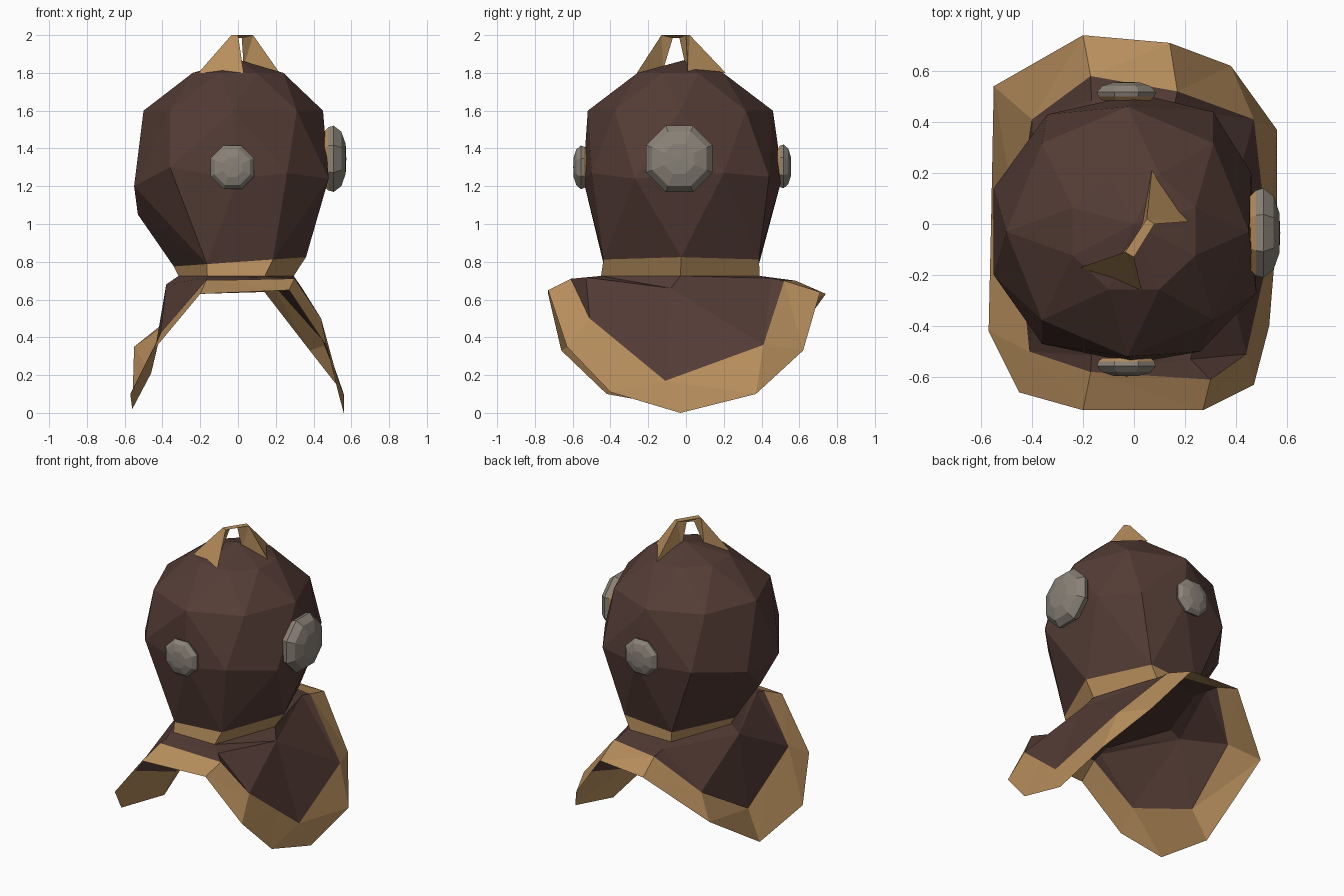
import bpy
import bmesh
from math import sin, cos, pi
from mathutils import Vector, Matrix

if "Cube" in bpy.data.objects:
    bpy.data.objects.remove(bpy.data.objects["Cube"])


def make_material(name, rgb):
    mat = bpy.data.materials.new(name)
    mat.use_nodes = True
    mat.diffuse_color = (*rgb, 1)
    mat.node_tree.nodes["Principled BSDF"].inputs["Base Color"].default_value = (*rgb, 1)
    return mat


BROWN = make_material("dark brown", (0.088, 0.045, 0.036))
TAN = make_material("tan brass", (0.48, 0.275, 0.11))
GREY = make_material("stone grey", (0.25, 0.222, 0.185))


def ring(rx, ry, z, sides=8, shift=0.5, cx=0.0, cy=-0.03, tilt=0.0):
    """Faceted ellipse; shift turns it by a share of one side."""
    points = []
    for i in range(sides):
        a = 2 * pi * (i + shift) / sides
        x = rx * cos(a)
        points.append(Vector((cx + x, cy + ry * sin(a), z + tilt * x)))
    return points


def finish(bm, name, mats):
    """Turn a bmesh into a linked object."""
    mesh = bpy.data.meshes.new(name)
    bm.to_mesh(mesh)
    bm.free()
    for m in mats:
        mesh.materials.append(m)
    obj = bpy.data.objects.new(name, mesh)
    bpy.context.collection.objects.link(obj)
    return obj


def loft(name, rings, mats, slots, tip=None, split=True):
    """Skin closed rows of equal length, one material slot per band.
    Split bands along the shorter diagonal; repeated points are merged."""
    bm = bmesh.new()
    rows = [[bm.verts.new(p) for p in r] for r in rings]
    n = len(rows[0])
    for low, high, slot in zip(rows, rows[1:], slots):
        for i in range(n):
            a, b = low[i], low[(i + 1) % n]
            c, d = high[(i + 1) % n], high[i]
            if not split:
                faces = [(a, b, c, d)]
            elif (a.co - c.co).length < (b.co - d.co).length:
                faces = [(a, b, c), (a, c, d)]
            else:
                faces = [(a, b, d), (d, b, c)]
            for f in faces:
                bm.faces.new(f).material_index = slot
    if tip:
        top = bm.verts.new(tip)
        for i in range(n):
            face = bm.faces.new((rows[-1][i], rows[-1][(i + 1) % n], top))
            face.material_index = slots[-1]
    bmesh.ops.remove_doubles(bm, verts=bm.verts, dist=0.0005)
    return finish(bm, name, mats)


# Faceted dome: hull over an uneven girdle and turned rings, open at the neck
neck_top = ring(0.35, 0.475, 0.8, sides=6, shift=0, cx=0.01, cy=-0.025, tilt=0.07)
girdle = [(0.48, -0.27, 1.24), (0.26, -0.5, 1.27), (0, -0.545, 1.24),
          (-0.36, -0.47, 1.3), (-0.55, -0.2, 1.2), (-0.55, 0.14, 1.2),
          (-0.34, 0.43, 1.25), (0.02, 0.51, 1.25), (0.31, 0.44, 1.25),
          (0.46, 0.2, 1.27), (-0.53, -0.03, 1.05)]
dome_points = (neck_top + girdle
               + ring(0.475, 0.49, 1.6, shift=1, cx=-0.025)
               + ring(0.26, 0.245, 1.8, shift=1.5)
               + [(0, 0, 1.87)])
bm = bmesh.new()
for p in dome_points:
    bm.verts.new(p)
bmesh.ops.convex_hull(bm, input=bm.verts)
base = [f for f in bm.faces if all(v.co.z < 0.9 for v in f.verts)]
bmesh.ops.delete(bm, geom=base, context="FACES_ONLY")
finish(bm, "helmet_dome", [BROWN])

# Neck band
neck_bottom = ring(0.305, 0.485, 0.725, sides=6, shift=0, cx=-0.01)
loft("neck_band", [neck_bottom, neck_top], [TAN], [0], split=False)

# Saddle-shaped breastplate: outer rim and inner rim, front round to the left
outer = [(-0.2, -0.73, 0.63), (0.27, -0.73, 0.65), (0.47, -0.63, 0.35),
         (0.53, -0.4, 0.11), (0.56, -0.03, 0), (0.56, 0.37, 0.1),
         (0.38, 0.62, 0.33), (0.14, 0.71, 0.64), (-0.2, 0.74, 0.63),
         (-0.55, 0.54, 0.35), (-0.56, 0.02, 0.02), (-0.57, -0.42, 0.1),
         (-0.45, -0.66, 0.33)]
inner = [(-0.17, -0.58, 0.7), (0.3, -0.61, 0.71), (0.44, -0.51, 0.5),
         (0.485, -0.31, 0.335), (0.53, -0.11, 0.17), (0.47, 0.41, 0.36),
         (0.47, 0.41, 0.36), (0.17, 0.52, 0.7), (-0.17, 0.58, 0.7),
         (-0.4, 0.41, 0.46), (-0.46, 0, 0.21), (-0.435, -0.25, 0.315),
         (-0.41, -0.5, 0.42)]
# Each rim point meets one neck corner; the sides fan out from a shoulder point
corners = [4, 5, 0, 0, 0, 0, 0, 1, 2, 3, 3, 3, 3]
shoulder_points = {0: Vector((0.34, -0.08, 0.66)), 3: Vector((-0.38, -0.02, 0.68))}
opening = [neck_bottom[c] for c in corners]
shoulder = [shoulder_points.get(c, (Vector(p) + neck_bottom[c]) / 2)
            for c, p in zip(corners, inner)]
loft("breastplate", [outer, inner, shoulder, opening], [TAN, BROWN], [0, 1, 1],
     tip=(0, -0.03, 0.725))

# Carrying loop on the crown: two wedge legs joined by a thin bar
loft("top_loop", [
    [(-0.21, -0.17, 1.8), (0.03, -0.26, 1.8), (-0.05, -0.12, 1.82)],
    [(-0.035, -0.11, 2), (0, -0.13, 2), (-0.01, -0.07, 1.985)],
    [(0.05, 0.02, 2), (0.08, 0, 2), (0.02, -0.035, 1.985)],
    [(0.07, 0.21, 1.8), (0.22, 0.01, 1.8), (0.03, 0, 1.83)],
], [TAN], [0, 0, 0])


# Rounded ports with a brass back
def port(name, location, turn, radius, depth):
    profile = [(0.82, 0), (0.95, 0.2), (1, 0.45), (0.82, 0.8), (0.45, 1)]
    rings = [ring(radius * r, radius * r, depth * d, cy=0) for r, d in profile]
    obj = loft(name, rings, [TAN, GREY], [0, 1, 1, 1],
               tip=(0, 0, depth * 1.03), split=False)
    obj.matrix_world = (Matrix.Translation(location) @ Matrix.Rotation(turn, 4, "Z")
                        @ Matrix.Rotation(pi / 2, 4, "Y"))


port("main_port", (0.455, -0.035, 1.345), 0, 0.19, 0.115)
port("front_port", (-0.03, -0.525, 1.3), -pi / 2, 0.125, 0.07)
port("back_port", (-0.03, 0.485, 1.305), pi / 2, 0.125, 0.07)
